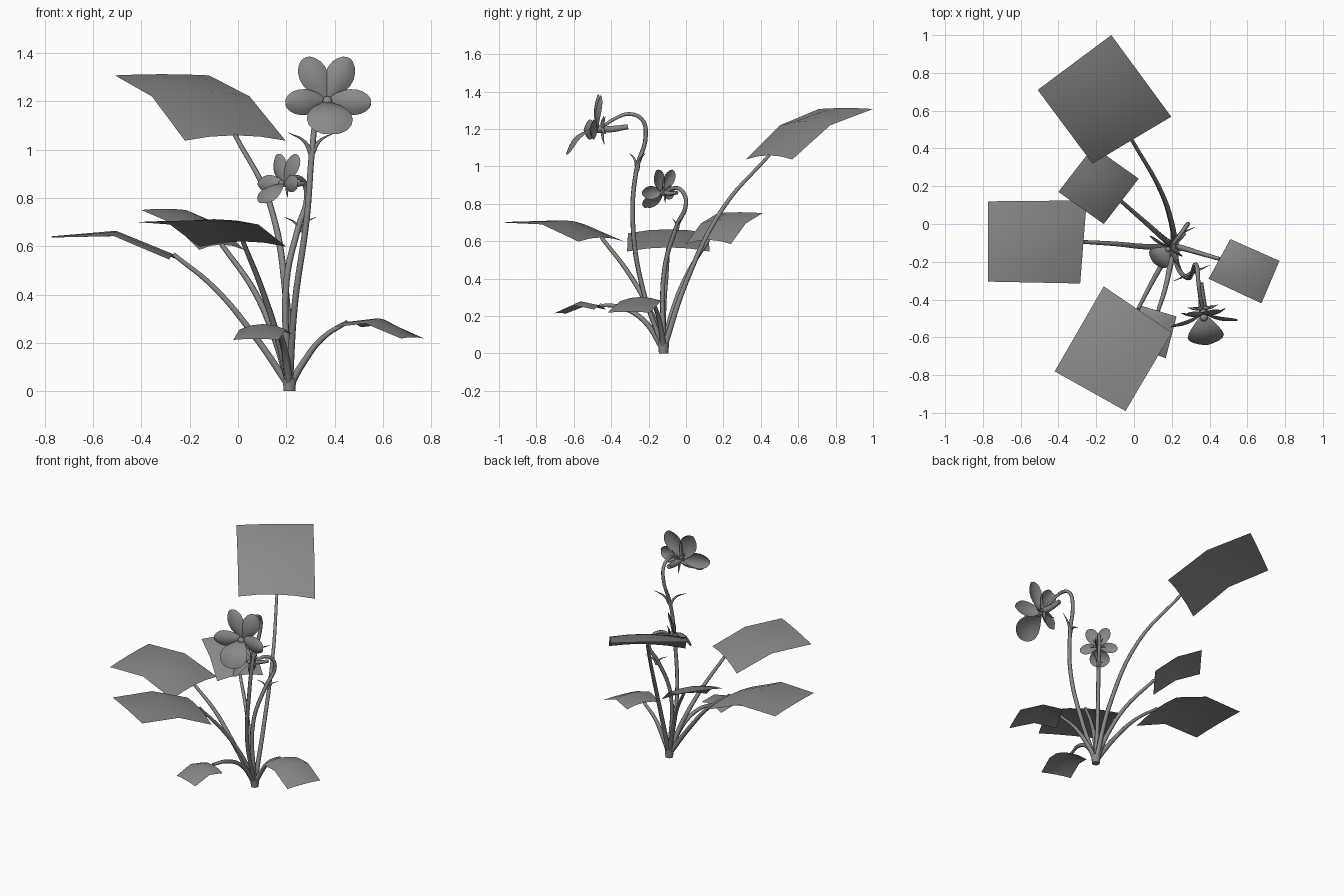
import bpy, bmesh, math
from mathutils import Vector as V

if "Cube" in bpy.data.objects:
    bpy.data.objects.remove(bpy.data.objects["Cube"])

BASE = V((0.213, -0.12, 0.02))
MAT = bpy.data.materials.new("dark_grey")
MAT.diffuse_color = (0.25, 0.25, 0.25, 1)
MAT.use_nodes = True
MAT.node_tree.nodes["Principled BSDF"].inputs["Base Color"].default_value = MAT.diffuse_color


def mesh_object(name, bm):
    bmesh.ops.recalc_face_normals(bm, faces=bm.faces)
    me = bpy.data.meshes.new(name)
    bm.to_mesh(me)
    bm.free()
    me.materials.append(MAT)
    ob = bpy.data.objects.new(name, me)
    bpy.context.collection.objects.link(ob)
    for p in me.polygons:
        p.use_smooth = True
    return ob


def grid(bm, rows):
    vs = [[bm.verts.new(p) for p in r] for r in rows]
    for a, b in zip(vs, vs[1:]):
        for i in range(len(a) - 1):
            bm.faces.new((a[i], a[i + 1], b[i + 1], b[i]))


def tube(name, pts, r0, r1):
    cu = bpy.data.curves.new(name, 'CURVE')
    cu.dimensions = '3D'
    cu.bevel_depth = 1.0
    cu.bevel_resolution = 1
    cu.resolution_u = 6
    cu.use_fill_caps = True
    cu.materials.append(MAT)
    sp = cu.splines.new('BEZIER')
    sp.bezier_points.add(len(pts) - 1)
    for i, (bp, p) in enumerate(zip(sp.bezier_points, pts)):
        bp.co = p
        bp.handle_left_type = bp.handle_right_type = 'AUTO'
        bp.radius = r0 + (r1 - r0) * i / (len(pts) - 1)
    ob = bpy.data.objects.new(name, cu)
    bpy.context.collection.objects.link(ob)


# Leaf: two base corners, two tip corners, heights of base / middle / tip, stalk points
def leaf(name, bl, br, tl, tr, zs, stalk):
    bl, br, tl, tr = (V((*c, 0)) for c in (bl, br, tl, tr))
    rows = []
    for f, z, arch in ((0, zs[0], 0.022), (0.47, zs[1], 0.022), (1, zs[2], 0.005)):
        a, b = bl.lerp(tl, f), br.lerp(tr, f)
        rows.append([a.lerp(b, s / 4) + V((0, 0, z + arch * (1 - (s / 2 - 1) ** 2)))
                     for s in range(5)])
    bm = bmesh.new()
    grid(bm, rows)
    mesh_object(name + "_blade", bm)
    tube(name + "_stalk", [BASE] + [V(p) for p in stalk] + [rows[0][2]], 0.017, 0.010)


leaf("tall_back_leaf", (-0.22, 0.32), (0.197, 0.568), (-0.51, 0.71), (-0.12, 1.0),
     (1.037, 1.22, 1.307), [(0.2, 0.0, 0.38), (0.13, 0.2, 0.78)])
leaf("small_back_leaf", (-0.16, 0.0), (0.025, 0.24), (-0.40, 0.17), (-0.215, 0.41),
     (0.585, 0.695, 0.75), [(0.16, -0.08, 0.2), (0.07, 0.0, 0.41)])
leaf("left_leaf", (-0.285, -0.315), (-0.25, 0.125), (-0.772, -0.305), (-0.772, 0.12),
     (0.545, 0.642, 0.636), [(0.06, -0.12, 0.24), (-0.1, -0.105, 0.43)])
leaf("front_leaf", (-0.16, -0.33), (0.20, -0.575), (-0.42, -0.78), (-0.045, -0.99),
     (0.598, 0.69, 0.70), [(0.17, -0.18, 0.2), (0.1, -0.3, 0.42)])
leaf("low_front_leaf", (0.03, -0.43), (0.225, -0.49), (-0.02, -0.645), (0.168, -0.71),
     (0.235, 0.256, 0.212), [(0.19, -0.23, 0.18), (0.16, -0.36, 0.25)])
leaf("low_right_leaf", (0.51, -0.08), (0.395, -0.29), (0.77, -0.195), (0.675, -0.42),
     (0.265, 0.28, 0.218), [(0.265, -0.13, 0.11), (0.35, -0.155, 0.22)])

# Root stub
bm = bmesh.new()
bmesh.ops.create_cone(bm, cap_ends=True, segments=10, radius1=0.025, radius2=0.03, depth=0.055)
bmesh.ops.translate(bm, verts=bm.verts, vec=(0.213, -0.12, 0.0275))
root = mesh_object("root_stub", bm)
for p in root.data.polygons:
    p.use_smooth = abs(p.normal.z) < 0.8


def flower(name, center, facing, k, stem, node):
    c, f = V(center), V(facing).normalized()
    side = f.cross(V((0, 0, 1))).normalized()
    up = side.cross(f)
    # Five petals: angle from up, length, half width, forward tilt, bulge, tip fullness
    bm = bmesh.new()
    for ang, L, w, tilt, bulge, full in (
            (27, .203, .06, -3, .018, 1.35), (-27, .203, .06, -3, .018, 1.35),
            (92, .187, .054, 17, .018, 1.25), (-92, .187, .054, 17, .018, 1.25),
            (180, .215, .096, 51, .042, 1.6)):
        a, t = math.radians(ang), math.radians(tilt)
        rad = up * math.cos(a) + side * math.sin(a)
        along = rad * math.cos(t) + f * math.sin(t)
        across = f.cross(rad)
        nrm = f * math.cos(t) - rad * math.sin(t)
        rows = []
        for i in range(11):
            u = i / 10
            u = 0.005 + 0.99 * u * u * (3 - 2 * u)
            h = w * math.sqrt(math.sin(math.pi * u ** full))
            rows.append([c + k * (along * L * u + across * h * s / 3
                                  + nrm * (bulge * math.sin(math.pi * u) - 0.02 * (s / 3) ** 2 * h / w))
                         for s in range(-3, 4)])
        grid(bm, rows)
    mesh_object(name + "_petals", bm)
    # Pistil
    bm = bmesh.new()
    bmesh.ops.create_uvsphere(bm, u_segments=10, v_segments=8, radius=0.021 * k)
    bmesh.ops.translate(bm, verts=bm.verts, vec=c + f * 0.02 * k)
    mesh_object(name + "_pistil", bm)
    # Spur and sepals behind the petals
    tube(name + "_spur", [c, c - f * 0.08 * k, c + k * (up * 0.012 - f * 0.165)], 0.024 * k, 0.015 * k)
    for i in range(5):
        a = math.radians(36 + 72 * i)
        r = up * math.cos(a) + side * math.sin(a)
        tube(f"{name}_sepal_{i + 1}", [c - f * 0.03 * k, c + k * (r * 0.045 - f * 0.03),
                                       c + k * (r * 0.085 - f * 0.04)], 0.014 * k, 0.001)
    # Hooked stem with a pair of bracts
    tube(name + "_stem", [BASE] + [V(p) for p in stem] + [c - f * 0.015], 0.014, 0.010)
    n = V(node)
    for s in (-1, 1):
        d = V((0.8 * s, 0.35 * s, 0))
        tube(f"{name}_bract_{s}", [n, n + k * (d * 0.04 + V((0, 0, .055))),
                                   n + k * (d * 0.12 + V((0, 0, .09)))], 0.012 * k, 0.001)


flower("tall_flower", (0.368, -0.475, 1.2), (0.1, -1, 0), 1.0,
       [(0.235, -0.235, 0.36), (0.285, -0.285, 0.72), (0.305, -0.265, 0.98), (0.325, -0.215, 1.17),
        (0.335, -0.235, 1.25), (0.34, -0.30, 1.28), (0.35, -0.38, 1.255)], (0.305, -0.26, 0.98))
flower("short_flower", (0.19, -0.125, 0.86), (-0.72, -0.69, 0.08), 0.67,
       [(0.2, -0.115, 0.45), (0.25, -0.05, 0.68), (0.285, 0.0, 0.8), (0.275, -0.015, 0.86),
        (0.245, -0.055, 0.885)], (0.258, -0.045, 0.66))
